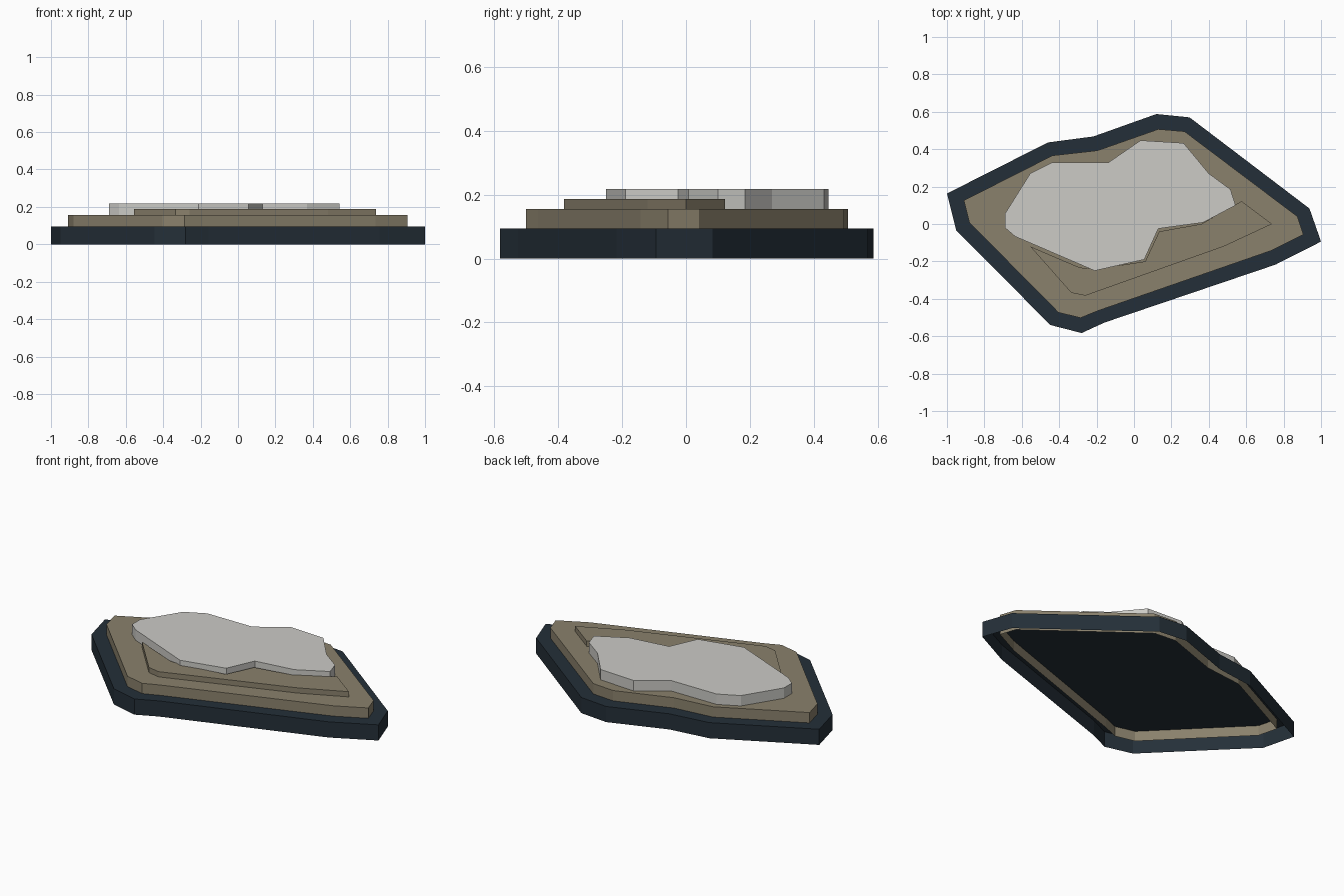
import bpy, bmesh

if "Cube" in bpy.data.objects:
    bpy.data.objects.remove(bpy.data.objects["Cube"])


def srgb(r, g, b):
    def lin(c):
        c /= 255
        return c / 12.92 if c <= 0.04045 else ((c + 0.055) / 1.055) ** 2.4
    return (lin(r), lin(g), lin(b), 1)


def material(name, rgb):
    m = bpy.data.materials.new(name)
    m.diffuse_color = srgb(*rgb)
    m.use_nodes = True
    m.node_tree.nodes["Principled BSDF"].inputs["Base Color"].default_value = m.diffuse_color
    return m


slate = material("dark slate", (36, 47, 56))
tan = material("sandy tan", (138, 129, 108))
chalk = material("pale grey", (204, 203, 198))


def tier(name, outline, bottom, top, mat):
    """Flat-topped slab with straight sides and an open underside."""
    bm = bmesh.new()
    low = [bm.verts.new((x, y, bottom)) for x, y in outline]
    high = [bm.verts.new((x, y, top)) for x, y in outline]
    n = len(outline)
    # outlines run clockwise, so the faces are wound to point outwards
    for i in range(n):
        j = (i + 1) % n
        bm.faces.new((low[j], low[i], high[i], high[j]))
    bm.faces.new(high[::-1])
    mesh = bpy.data.meshes.new(name)
    bm.to_mesh(mesh)
    bm.free()
    mesh.materials.append(mat)
    obj = bpy.data.objects.new(name, mesh)
    bpy.context.collection.objects.link(obj)
    return obj


# Wide bottom slab
tier("base_slab", [
    (-1, .163), (-.46, .436), (-.217, .468), (.12, .588), (.297, .57), (.938, .083),
    (1, -.094), (.757, -.217), (-.158, -.527), (-.28, -.583), (-.447, -.54), (-.95, -.035),
], 0, .094, slate)

# Inset ground layer, reaching down inside the base
tier("ground_layer", [
    (-.91, .126), (-.436, .366), (-.195, .393), (.13, .507), (.27, .495), (.874, .04),
    (.906, -.056), (.735, -.142), (-.19, -.463), (-.286, -.502), (-.404, -.473), (-.88, .008),
], .033, .156, tan)

# Low ledge along the front of the ground
tier("front_ledge", [
    (-.555, -.12), (-.29, -.233), (-.2, -.24), (.06, -.2), (.135, -.04), (.36, 0),
    (.575, .122), (.738, 0), (.48, -.12), (-.26, -.383), (-.335, -.368),
], .125, .1875, tan)

# Pale plateau on top
tier("top_plateau", [
    (-.69, .055), (-.555, .27), (-.435, .33), (-.135, .33), (.035, .447), (.265, .433),
    (.4, .27), (.516, .185), (.543, .1), (.37, .008), (.13, -.025), (.055, -.19),
    (-.21, -.25), (-.635, -.067), (-.69, -.02),
], .125, .2185, chalk)
